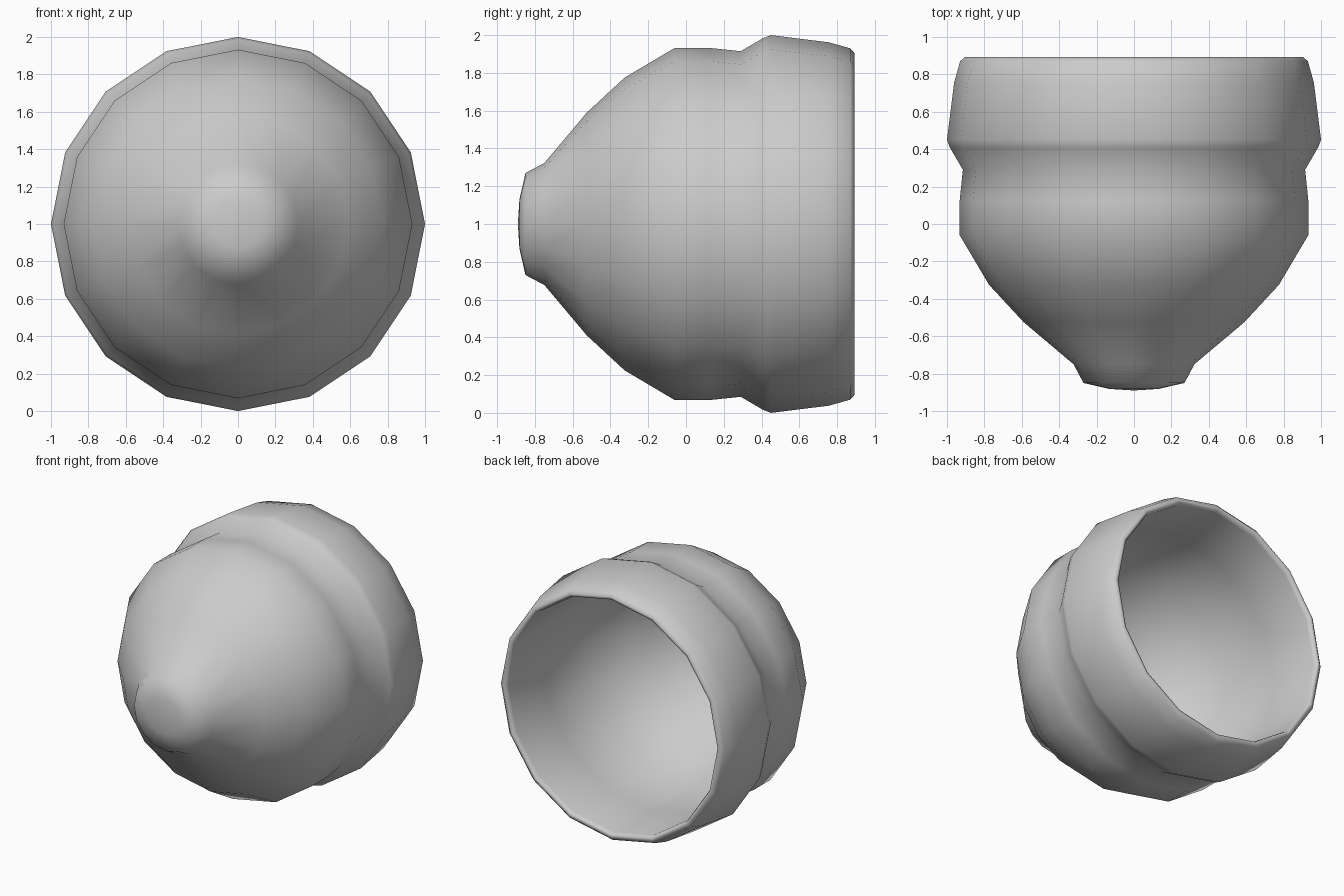
import bpy, bmesh, math

if "Cube" in bpy.data.objects:
    bpy.data.objects.remove(bpy.data.objects["Cube"])

SIDES = 16

# Closed cup profile as (y, radius): outer nose to rim, then inner wall back to the axis
OUTER = [(-0.89, 0), (-0.882, 0.13), (-0.85, 0.27), (-0.75, 0.323), (-0.525, 0.59),
         (-0.325, 0.775), (-0.06, 0.932), (0.125, 0.932), (0.29, 0.915), (0.41, 0.985),
         (0.45, 1.0), (0.755, 0.962), (0.87, 0.93), (0.892, 0.905)]
INNER = [(0.888, 0.885), (0.86, 0.875), (0.45, 0.87), (-0.02, 0.86),
         (-0.30, 0.69), (-0.50, 0.52), (-0.70, 0.27), (-0.74, 0)]


def lathe(name, profile):
    """Revolve a profile around the y axis, with single points on the axis."""
    bm = bmesh.new()
    rings = []
    for y, r in profile:
        if r == 0:
            rings.append([bm.verts.new((0, y, 1))] * SIDES)
        else:
            angles = [2 * math.pi * i / SIDES for i in range(SIDES)]
            rings.append([bm.verts.new((r * math.cos(a), y, 1 + r * math.sin(a)))
                          for a in angles])
    for a, b in zip(rings, rings[1:]):
        for i in range(SIDES):
            j = (i + 1) % SIDES
            bm.faces.new(dict.fromkeys((a[i], a[j], b[j], b[i])))
    bmesh.ops.recalc_face_normals(bm, faces=bm.faces[:])
    for f in bm.faces:
        f.smooth = True
    mesh = bpy.data.meshes.new(name)
    bm.to_mesh(mesh)
    bm.free()
    obj = bpy.data.objects.new(name, mesh)
    bpy.context.collection.objects.link(obj)
    return obj


# Hollow cup with raised collar and small nose
lathe("nose_cup", OUTER + INNER)
